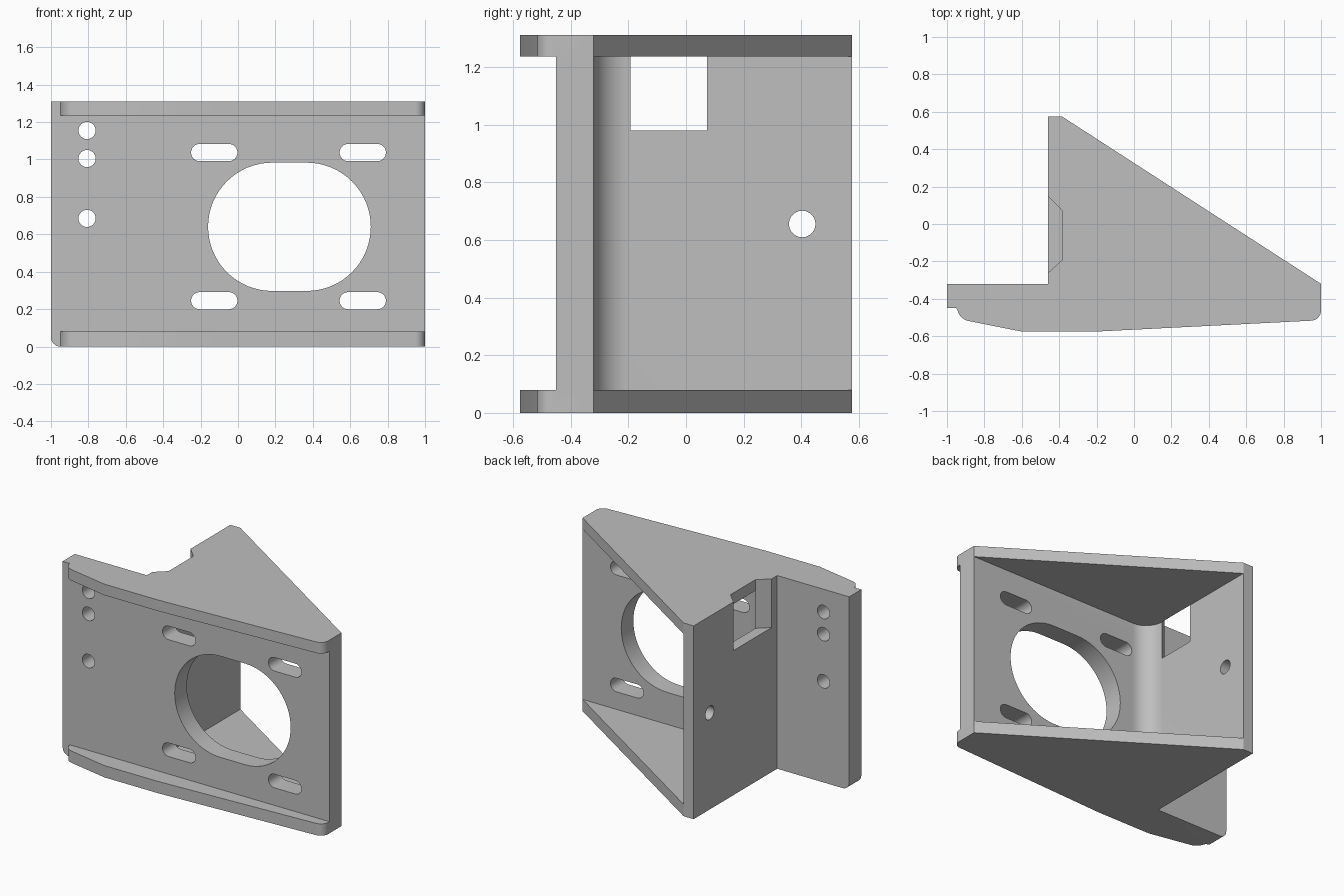
import bpy, bmesh
from math import cos, sin, pi, radians

if "Cube" in bpy.data.objects:
    bpy.data.objects.remove(bpy.data.objects["Cube"], do_unlink=True)

grey = bpy.data.materials.new("plain grey")
grey.use_nodes = True
colour = (0.52, 0.52, 0.52, 1)
grey.diffuse_color = colour
grey.node_tree.nodes["Principled BSDF"].inputs["Base Color"].default_value = colour

HEIGHT, LOW, HIGH = 1.31, 0.08, 1.235      # overall height, inner faces of the flanges


def arc(cx, cy, r, start, end, steps=12):
    """Points on an arc, angles in degrees."""
    angles = [radians(start + (end - start) * i / steps) for i in range(steps + 1)]
    return [(cx + r * cos(a), cy + r * sin(a)) for a in angles]


def prism(name, outline, axis, a, b):
    """Extrude a flat outline along an axis from a to b."""
    place = {"x": lambda u, v, d: (d, u, v),
             "y": lambda u, v, d: (u, d, v),
             "z": lambda u, v, d: (u, v, d)}[axis]
    bm = bmesh.new()
    base = bm.faces.new([bm.verts.new(place(u, v, a)) for u, v in outline])
    top = bmesh.ops.extrude_face_region(bm, geom=[base])["geom"]
    shift = place(0, 0, b - a)
    bmesh.ops.translate(bm, vec=shift, verts=[g for g in top if isinstance(g, bmesh.types.BMVert)])
    bmesh.ops.recalc_face_normals(bm, faces=bm.faces)
    mesh = bpy.data.meshes.new(name)
    bm.to_mesh(mesh)
    bm.free()
    mesh.materials.append(grey)
    obj = bpy.data.objects.new(name, mesh)
    bpy.context.collection.objects.link(obj)
    return obj


def combine(target, tool, operation):
    """Apply a boolean and discard the tool object."""
    mod = target.modifiers.new(operation, "BOOLEAN")
    mod.operation, mod.solver, mod.object = operation, "EXACT", tool
    bpy.context.view_layer.objects.active = target
    bpy.ops.object.modifier_apply(modifier=mod.name)
    bpy.data.objects.remove(tool, do_unlink=True)


def slot(x1, x2, z, r, steps=12):
    """Horizontal slot outline between two end centres."""
    return arc(x1, z, r, 90, 270, steps) + arc(x2, z, r, -90, 90, steps)


# Face plate and side wall, joined by an inner fillet
body_outline = [(-1, -0.45), (1, -0.45), (1, -0.32)]
body_outline += arc(-0.26, -0.195, 0.125, 270, 180)
body_outline += [(-0.385, 0.575), (-0.46, 0.575), (-0.46, -0.32), (-1, -0.32)]
bracket = prism("motor_bracket", body_outline, "z", LOW, HIGH)

# Triangular flanges with a bowed front lip
flange_outline = [(-1, -0.32), (-1, -0.45), (-0.95, -0.45)]
flange_outline += arc(-0.87, -0.445, 0.075, 195, 257, 8)
flange_outline += [(-0.6, -0.575), (-0.2, -0.575)]
flange_outline += arc(0.945, -0.462, 0.055, -87, 0, 8)
flange_outline += [(1, -0.32), (-0.385, 0.575), (-0.46, 0.575), (-0.46, -0.32)]
for name, a, b in (("bottom_flange", 0, LOW), ("top_flange", HIGH, HEIGHT)):
    combine(bracket, prism(name, flange_outline, "z", a, b), "UNION")

# Large opening, mounting slots and round holes in the face plate
openings = [slot(0.183, 0.367, 0.64, 0.343, 32)]
openings += [slot(x - 0.078, x + 0.078, z, 0.046) for x in (-0.127, 0.667) for z in (0.245, 1.037)]
openings += [arc(-0.807, z, 0.046, 0, 345, 23) for z in (0.685, 1.005, 1.155)]
for outline in openings:
    combine(bracket, prism("face_hole", outline, "y", -0.6, -0.22), "DIFFERENCE")

# Round hole in the side wall
combine(bracket, prism("wall_hole", arc(0.403, 0.655, 0.046, 0, 345, 23), "x", -0.55, -0.3), "DIFFERENCE")

# Flared window in the wall, open through the top flange
window = [(-0.5, 0.19), (-0.385, 0.072), (-0.385, -0.193), (-0.5, -0.298)]
combine(bracket, prism("wall_window", window, "z", 0.98, 1.5), "DIFFERENCE")

# Rounded lower corner of the face plate
corner = [(-1.1, -0.1), (-0.95, -0.1)] + arc(-0.95, 0.05, 0.05, 270, 180, 8) + [(-1.1, 0.05)]
combine(bracket, prism("corner_round", corner, "y", -0.7, 0), "DIFFERENCE")

bpy.ops.object.select_all(action="DESELECT")
bracket.select_set(True)
bpy.context.view_layer.objects.active = bracket
bpy.ops.object.shade_smooth_by_angle(angle=radians(30))
